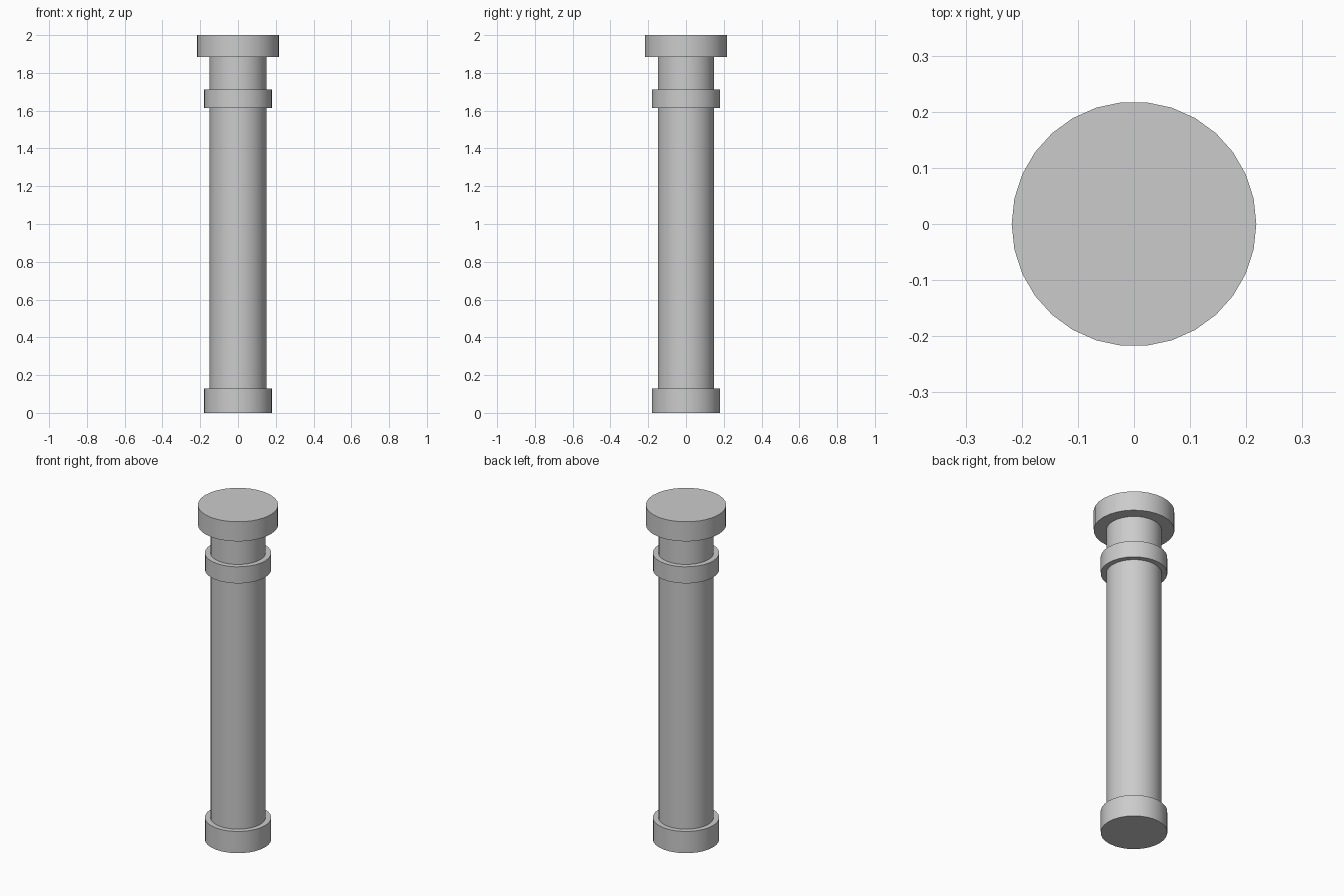
import bpy
import math

if "Cube" in bpy.data.objects:
    bpy.data.objects.remove(bpy.data.objects["Cube"])

SIDES = 30


def drum(name, radius, z0, z1):
    """Upright cylinder between two heights, with a vertex on the x axis."""
    bpy.ops.mesh.primitive_cylinder_add(
        vertices=SIDES, radius=radius, depth=z1 - z0,
        location=(0, 0, (z0 + z1) / 2))
    ob = bpy.context.object
    ob.name = name
    # The primitive starts on +y; turn it so a vertex lies on +x
    ob.rotation_euler.z = math.pi / 2
    bpy.ops.object.transform_apply(location=False, rotation=True, scale=False)
    bpy.ops.object.shade_smooth_by_angle(angle=math.radians(30))
    return ob


# Foot, shaft, collar and capital, stacked along z
drum("base", 0.18, 0.0, 0.13)
drum("shaft", 0.15, 0.02, 1.98)
drum("collar", 0.18, 1.614, 1.713)
drum("capital", 0.218, 1.883, 2.0)
